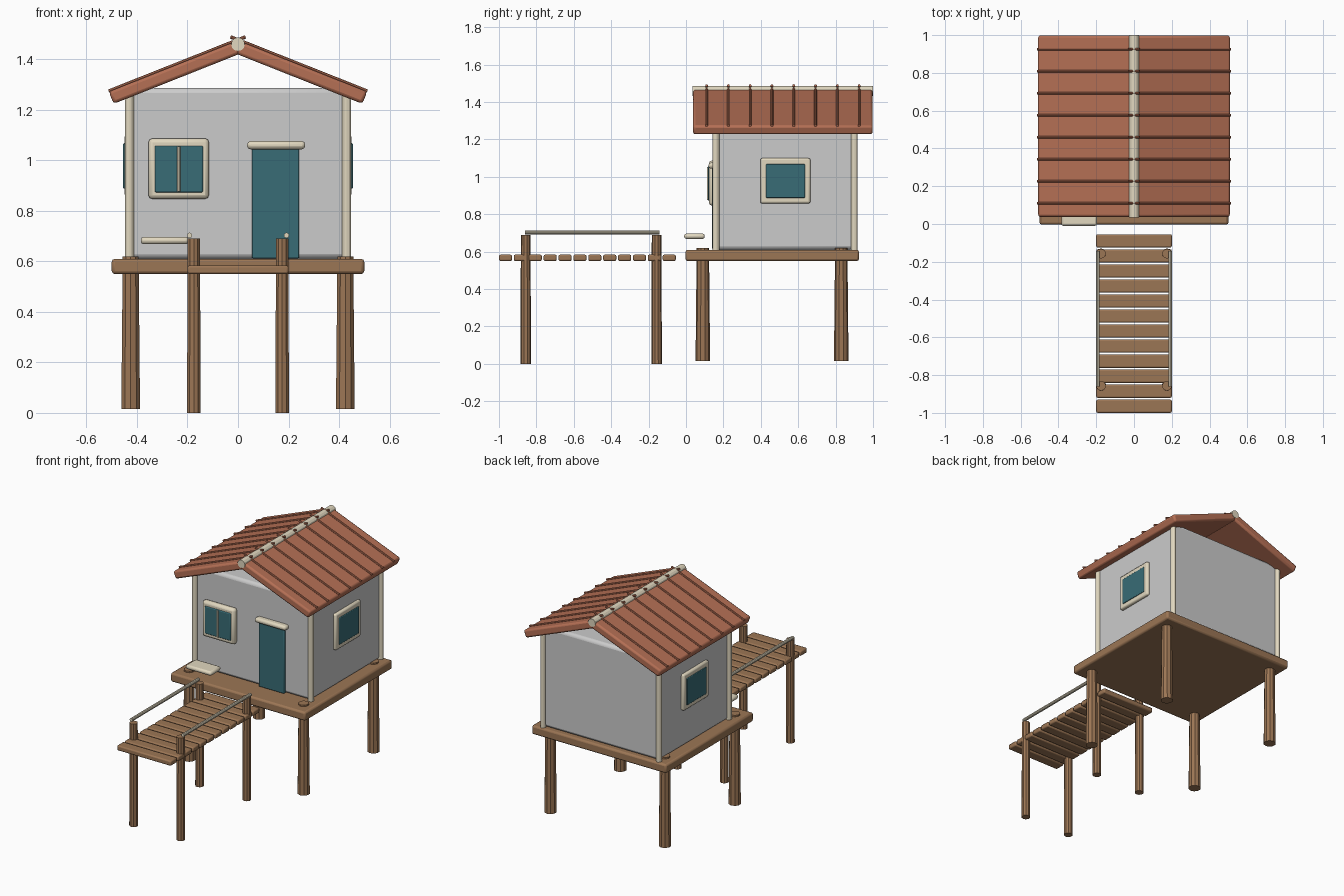
import bpy, math
from mathutils import Vector

if "Cube" in bpy.data.objects:
    bpy.data.objects.remove(bpy.data.objects["Cube"])


def material(name, rgb):
    m = bpy.data.materials.new(name)
    m.diffuse_color = (*rgb, 1)
    m.use_nodes = True
    m.node_tree.nodes["Principled BSDF"].inputs["Base Color"].default_value = m.diffuse_color
    return m


WOOD = material("wood", (0.33, 0.18, 0.09))
TILE = material("roof_clay", (0.46, 0.16, 0.09))
CREAM = material("cream_trim", (0.75, 0.68, 0.52))
TEAL = material("teal", (0.04, 0.15, 0.18))


def finish(ob, name, mat):
    ob.name = name
    if mat:
        ob.data.materials.append(mat)
    return ob


def box(name, x, y, z, mat=None, bevel=0.0, tilt=0.0, segments=2):
    """Box from (min, max) ranges, optionally bevelled and tilted about y."""
    lo, hi = Vector((x[0], y[0], z[0])), Vector((x[1], y[1], z[1]))
    bpy.ops.mesh.primitive_cube_add(size=1, location=(lo + hi) / 2, rotation=(0, tilt, 0))
    ob = bpy.context.object
    ob.scale = hi - lo
    bpy.ops.object.transform_apply(location=False, rotation=False, scale=True)
    if bevel:
        b = ob.modifiers.new("bevel", 'BEVEL')
        b.width = bevel
        b.segments = segments
        bpy.ops.object.shade_smooth_by_angle(angle=math.radians(35))
    return finish(ob, name, mat)


def rod(name, a, b, r1, r2, mat, sides=10):
    """Tapered round bar from a (radius r1) to b (radius r2)."""
    a, b = Vector(a), Vector(b)
    d = b - a
    bpy.ops.mesh.primitive_cone_add(vertices=sides, radius1=r1, radius2=r2,
                                    depth=d.length, location=(a + b) / 2)
    ob = bpy.context.object
    ob.rotation_euler = d.to_track_quat('Z', 'Y').to_euler()
    return finish(ob, name, mat)


# Platform and stilts
box("platform", (-0.5, 0.5), (-0.003, 0.925), (0.55, 0.61), WOOD, 0.012)
for x in (-0.425, 0.425):
    for y in (0.09, 0.83):
        rod("stilt", (x, y, 0.015), (x, y, 0.62), 0.039, 0.033, WOOD)

# House body with corner posts
box("walls", (-0.43, 0.43), (0.157, 0.9), (0.61, 1.287), None, 0.02)
for x in (-0.43, 0.43):
    for y in (0.16, 0.9):
        rod("corner_post", (x, y, 0.608), (x, y, 1.265), 0.018, 0.018, CREAM, 12)

# Roof: two sloping panels, ribs and a ridge pole
A, B = Vector((0, 1.447)), Vector((0.502, 1.248))
slope = math.atan2(A.y - B.y, B.x)
length, mid = (B - A).length, (A + B) / 2
for s in (-1, 1):
    box("roof_panel", (s * mid.x - length / 2, s * mid.x + length / 2), (0.038, 0.998),
        (mid.y - 0.026, mid.y + 0.026), TILE, 0.012, s * slope)
    for i in range(8):
        y = 0.11 + i * 0.1165
        rod("roof_rib", (-s * 0.03, y, 1.489), (s * 0.512, y, 1.274), 0.007, 0.007, TILE, 8)
rod("ridge_pole", (0, 0.034, 1.46), (0, 1.0, 1.46), 0.027, 0.027, CREAM, 12)

# Front window
box("front_window_frame", (-0.355, -0.115), (0.122, 0.165), (0.847, 1.087), CREAM, 0.016)
box("front_window_glass", (-0.33, -0.138), (0.117, 0.16), (0.873, 1.058), TEAL, 0.006)
rod("window_bar", (-0.234, 0.118, 0.876), (-0.234, 0.118, 1.054), 0.007, 0.007, CREAM, 8)

# Side windows
for s in (-1, 1):
    xs = lambda a, b: tuple(sorted((s * a, s * b)))
    box("side_window_frame", xs(0.42, 0.45), (0.397, 0.665), (0.858, 1.1), CREAM, 0.01)
    box("side_window_glass", xs(0.42, 0.455), (0.428, 0.636), (0.888, 1.068), TEAL, 0.004)

# Door, lintel and small shelf
box("door", (0.055, 0.242), (0.14, 0.17), (0.612, 1.055), TEAL, 0.005)
box("door_lintel", (0.036, 0.266), (0.12, 0.17), (1.044, 1.076), CREAM, 0.013)
box("shelf", (-0.385, -0.195), (-0.01, 0.1), (0.668, 0.697), CREAM, 0.012)

# Jetty: planks, posts and handrails
for i in range(12):
    y = -0.965 + i * 0.0796
    box("jetty_plank", (-0.2, 0.2), (y - 0.035, y + 0.035), (0.55, 0.584), WOOD, 0.008)
for s in (-1, 1):
    for y in (-0.857, -0.157):
        rod("jetty_post", (s * 0.175, y, 0), (s * 0.175, y, 0.69), 0.028, 0.026, WOOD)
    rod("handrail", (s * 0.192, -0.86, 0.703), (s * 0.192, -0.142, 0.703), 0.011, 0.011, CREAM, 10)
